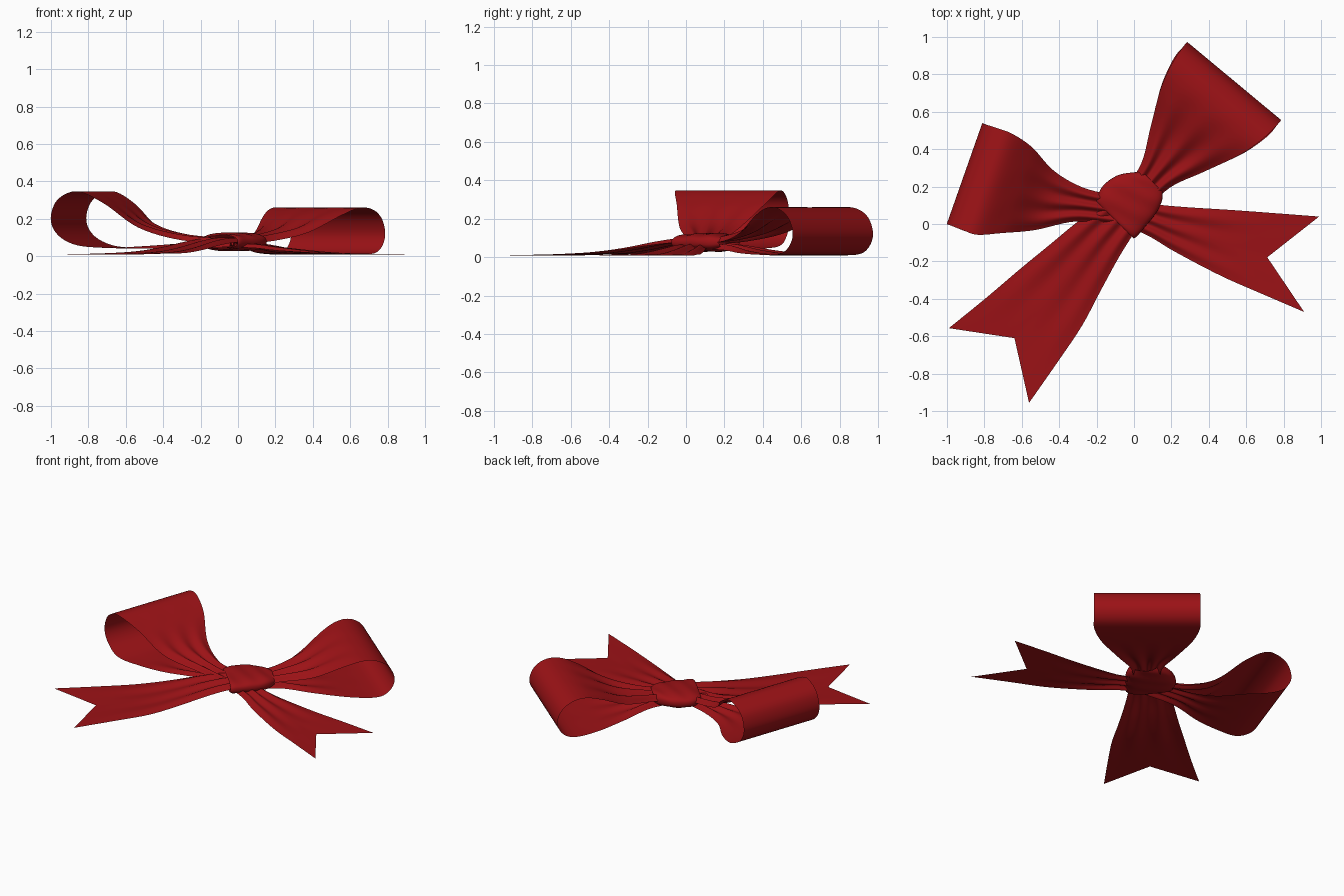
import bpy, math
from mathutils import Vector

red = bpy.data.materials.new("red_satin")
red.diffuse_color = (0.33, 0.006, 0.008, 1)
ORIGIN = Vector((0.0, 0.12, 0.0))


def spline(rows, steps):
    """Catmull-Rom interpolation through rows of numbers."""
    out = []
    for i in range(len(rows) - 1):
        p = [Vector(rows[min(max(i + k, 0), len(rows) - 1)]) for k in (-1, 0, 1, 2)]
        for j in range(steps):
            t = j / steps
            out.append(p[1] + 0.5 * t * (p[2] - p[0] + t * (2 * p[0] - 5 * p[1] + 4 * p[2] - p[3]
                       + t * (3 * (p[1] - p[2]) + p[3] - p[0]))))
    return out + [Vector(rows[-1])]


def grid_object(name, rows, closed=False):
    n = len(rows[0])
    faces = []
    for i in range(len(rows) - 1):
        for j in range(n if closed else n - 1):
            k = (j + 1) % n
            faces.append((i * n + j, i * n + k, (i + 1) * n + k, (i + 1) * n + j))
    me = bpy.data.meshes.new(name)
    me.from_pydata([v for r in rows for v in r], [], faces)
    me.materials.append(red)
    ob = bpy.data.objects.new(name, me)
    bpy.context.collection.objects.link(ob)
    for f in me.polygons:
        f.use_smooth = True
    return ob


def ribbon(name, axis, stations, notch=0.0, cols=28):
    """Station = distance along axis, height, sideways centre, half width, pleat depth."""
    a = Vector((axis[0], axis[1], 0)).normalized()
    b = Vector((-a.y, a.x, 0))
    smax = max(s[0] for s in stations)
    rows = []
    for s, z, c, h, p in spline(stations, 6):
        row = []
        for j in range(cols + 1):
            v = 2 * j / cols - 1
            cut = notch * (1 - abs(v)) * (s / smax) ** 2      # swallow-tail notch
            zz = z + p * math.cos(3 * math.pi * v) - 0.6 * p * v * v
            row.append(ORIGIN + a * (s - cut) + b * (c + v * h) + Vector((0, 0, max(zz, 0.003))))
        rows.append(row)
    return grid_object(name, rows)


# Bow loops
ribbon("right_loop", (0.64, 0.77), [
    (0.00, 0.065, 0, 0.08, .012), (0.18, 0.055, 0, 0.095, .012), (0.36, 0.03, 0, 0.18, .006),
    (0.56, 0.013, 0, 0.28, 0), (0.72, 0.012, 0, 0.325, 0), (0.80, 0.042, 0, 0.327, 0),
    (0.838, 0.115, 0, 0.327, 0), (0.81, 0.20, 0, 0.327, 0), (0.74, 0.25, 0, 0.322, 0),
    (0.65, 0.258, 0, 0.305, 0), (0.54, 0.225, 0, 0.27, .004), (0.36, 0.145, 0, 0.185, .012),
    (0.18, 0.105, 0, 0.10, .014), (0.00, 0.085, 0, 0.08, .01)])
ribbon("left_loop", (-0.944, 0.332), [
    (0.00, 0.065, .06, 0.08, .01), (0.25, 0.06, .11, 0.09, .01), (0.45, 0.05, .16, 0.16, .005),
    (0.62, 0.045, .155, 0.24, 0), (0.76, 0.06, .16, 0.285, 0), (0.86, 0.11, .16, 0.286, 0),
    (0.904, 0.19, .16, 0.286, 0), (0.88, 0.285, .16, 0.286, 0), (0.81, 0.337, .16, 0.288, 0),
    (0.73, 0.342, .16, 0.285, 0), (0.61, 0.275, .15, 0.243, 0), (0.45, 0.165, .155, 0.165, .008),
    (0.25, 0.105, .11, 0.09, .012), (0.00, 0.085, .06, 0.08, .01)])

# Swallow-tailed ends
ribbon("left_tail", (-0.68, -0.73), [
    (0.00, 0.09, 0, 0.10, .008), (0.15, 0.09, 0, 0.12, .01), (0.29, 0.075, 0, 0.148, .009),
    (0.48, 0.045, .012, 0.185, .006), (0.68, 0.024, .025, 0.225, .004), (0.92, 0.015, .03, 0.258, .001),
    (1.17, 0.009, .03, 0.293, 0)], notch=0.2)
ribbon("right_tail", (0.988, -0.155), [
    (0.00, 0.06, -.06, 0.08, .008), (0.12, 0.058, -.085, 0.09, .009), (0.26, 0.042, -.11, 0.122, .008),
    (0.52, 0.02, -.142, 0.178, .003), (0.75, 0.013, -.163, 0.218, 0),
    (0.99, 0.009, -.184, 0.258, 0)], notch=0.24)

# Knot band wrapped across the crossing
U, V = Vector((0.707, 0.707, 0)), Vector((-0.707, 0.707, 0))
rings = []
for u, c, h, zh in spline([(-0.055, .09, .143, .034), (-0.035, .092, .15, .042), (0.03, .105, .157, .047),
                           (0.12, .102, .145, .047), (0.19, .09, .11, .042), (0.23, .088, .075, .032)], 4):
    ring = []
    for j in range(40):
        t = 2 * math.pi * j / 40
        x, y = math.cos(t), math.sin(t)
        x, y = (math.copysign(abs(q) ** 0.75, q) for q in (x, y))
        crease = 0.003 * math.sin(60 * u + 3 * x)
        ring.append(U * u + V * (c + h * x) + Vector((0, 0, 0.077 + y * (zh + crease))))
    rings.append(ring)
grid_object("knot", rings, closed=True)
